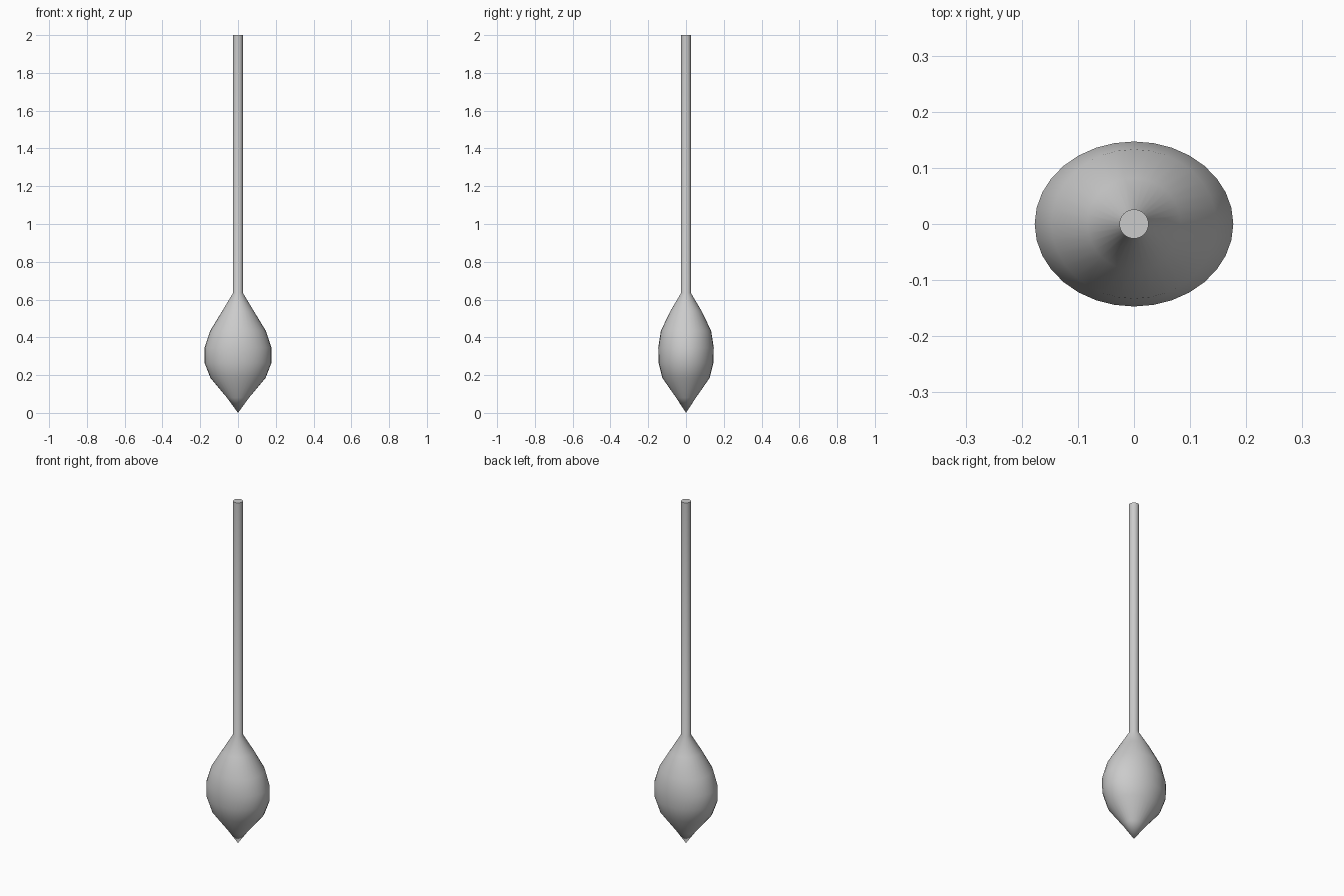
import bpy, bmesh
from math import cos, sin, pi, radians

if "Cube" in bpy.data.objects:
    bpy.data.objects.remove(bpy.data.objects["Cube"])

SIDES = 32


def loft(name, rings):
    """Stack elliptical rings (z, x radius, y radius); zero radius makes a point."""
    bm = bmesh.new()
    loops = []
    for z, rx, ry in rings:
        if rx == 0:
            loops.append([bm.verts.new((0, 0, z))] * SIDES)
        else:
            loops.append([bm.verts.new((rx * cos(2 * pi * i / SIDES),
                                        ry * sin(2 * pi * i / SIDES), z))
                          for i in range(SIDES)])
    for a, b in zip(loops, loops[1:]):
        for i in range(SIDES):
            j = (i + 1) % SIDES
            quad = list(dict.fromkeys((a[i], a[j], b[j], b[i])))
            bm.faces.new(quad)
    # flat cap on top
    bm.faces.new(loops[-1])
    bmesh.ops.recalc_face_normals(bm, faces=bm.faces)
    mesh = bpy.data.meshes.new(name)
    bm.to_mesh(mesh)
    bm.free()
    obj = bpy.data.objects.new(name, mesh)
    bpy.context.collection.objects.link(obj)
    bpy.ops.object.select_all(action='DESELECT')
    obj.select_set(True)
    bpy.context.view_layer.objects.active = obj
    bpy.ops.object.shade_smooth_by_angle(angle=radians(45))
    return obj


# slightly flattened bulb with a pointed tip, flowing into a long straight shaft
loft("bulb_and_shaft", [
    (0.00, 0.0, 0.0),
    (0.08, 0.058, 0.052),
    (0.185, 0.146, 0.125),
    (0.265, 0.177, 0.145),
    (0.345, 0.177, 0.147),
    (0.435, 0.147, 0.133),
    (0.54, 0.083, 0.082),
    (0.635, 0.026, 0.026),
    (2.00, 0.026, 0.026),
])
